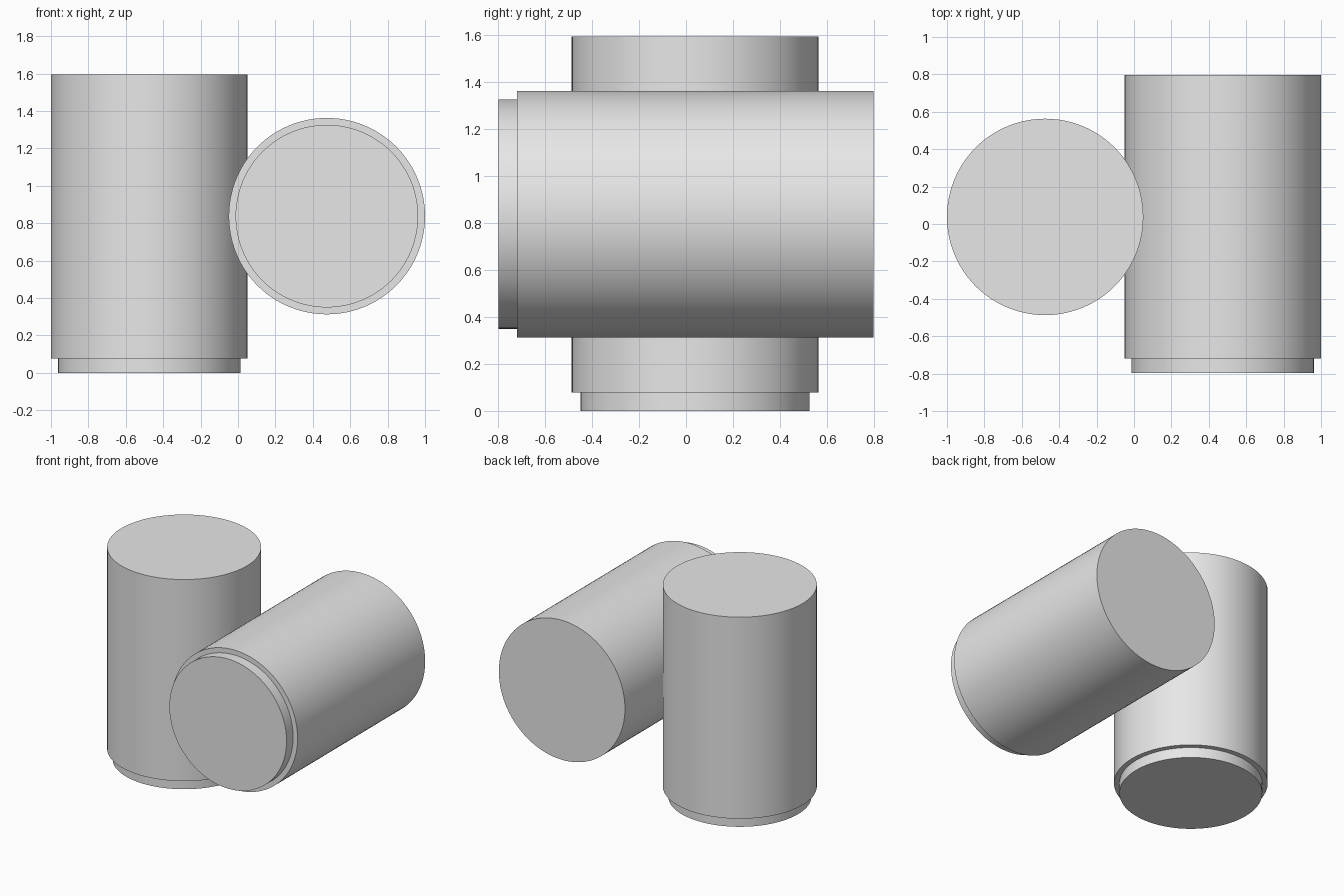
import bpy
import bmesh
import math
from mathutils import Matrix

cube = bpy.data.objects.get("Cube")
if cube:
    bpy.data.objects.remove(cube, do_unlink=True)

grey = bpy.data.materials.new("plain grey")
grey.use_nodes = True
COLOUR = (0.8, 0.8, 0.8, 1.0)
grey.diffuse_color = COLOUR
grey.node_tree.nodes["Principled BSDF"].inputs["Base Color"].default_value = COLOUR

SIDES = 96
BODY_RADIUS, FOOT_RADIUS = 0.525, 0.488
FOOT_HEIGHT, HEIGHT = 0.078, 1.595


def stepped_cylinder(name, location, rotation):
    """Closed drum with a narrower foot, lathed from a ring profile along z."""
    profile = [(FOOT_RADIUS, 0), (FOOT_RADIUS, FOOT_HEIGHT),
               (BODY_RADIUS, FOOT_HEIGHT), (BODY_RADIUS, HEIGHT)]
    bm = bmesh.new()
    rings = []
    for radius, z in profile:
        ring = bmesh.ops.create_circle(
            bm, segments=SIDES, radius=radius,
            matrix=Matrix.Translation((0, 0, z)))["verts"]
        rings.append(ring)
    for low, high in zip(rings, rings[1:]):
        for i in range(SIDES):
            j = (i + 1) % SIDES
            bm.faces.new((low[i], low[j], high[j], high[i]))
    bm.faces.new(rings[0])
    bm.faces.new(rings[-1])
    bmesh.ops.recalc_face_normals(bm, faces=bm.faces)

    mesh = bpy.data.meshes.new(name)
    bm.to_mesh(mesh)
    bm.free()
    mesh.materials.append(grey)
    obj = bpy.data.objects.new(name, mesh)
    obj.location = location
    obj.rotation_euler = rotation
    bpy.context.collection.objects.link(obj)

    bpy.ops.object.select_all(action="DESELECT")
    obj.select_set(True)
    bpy.context.view_layer.objects.active = obj
    bpy.ops.object.shade_smooth_by_angle(angle=math.radians(30))
    return obj


# Standing drum, foot down
stepped_cylinder("upright_cylinder", (-0.475, 0.038, 0), (0, 0, 0))
# Lying drum, foot towards the front
stepped_cylinder("lying_cylinder", (0.475, -HEIGHT / 2, 0.838),
                 (-math.pi / 2, 0, 0))
